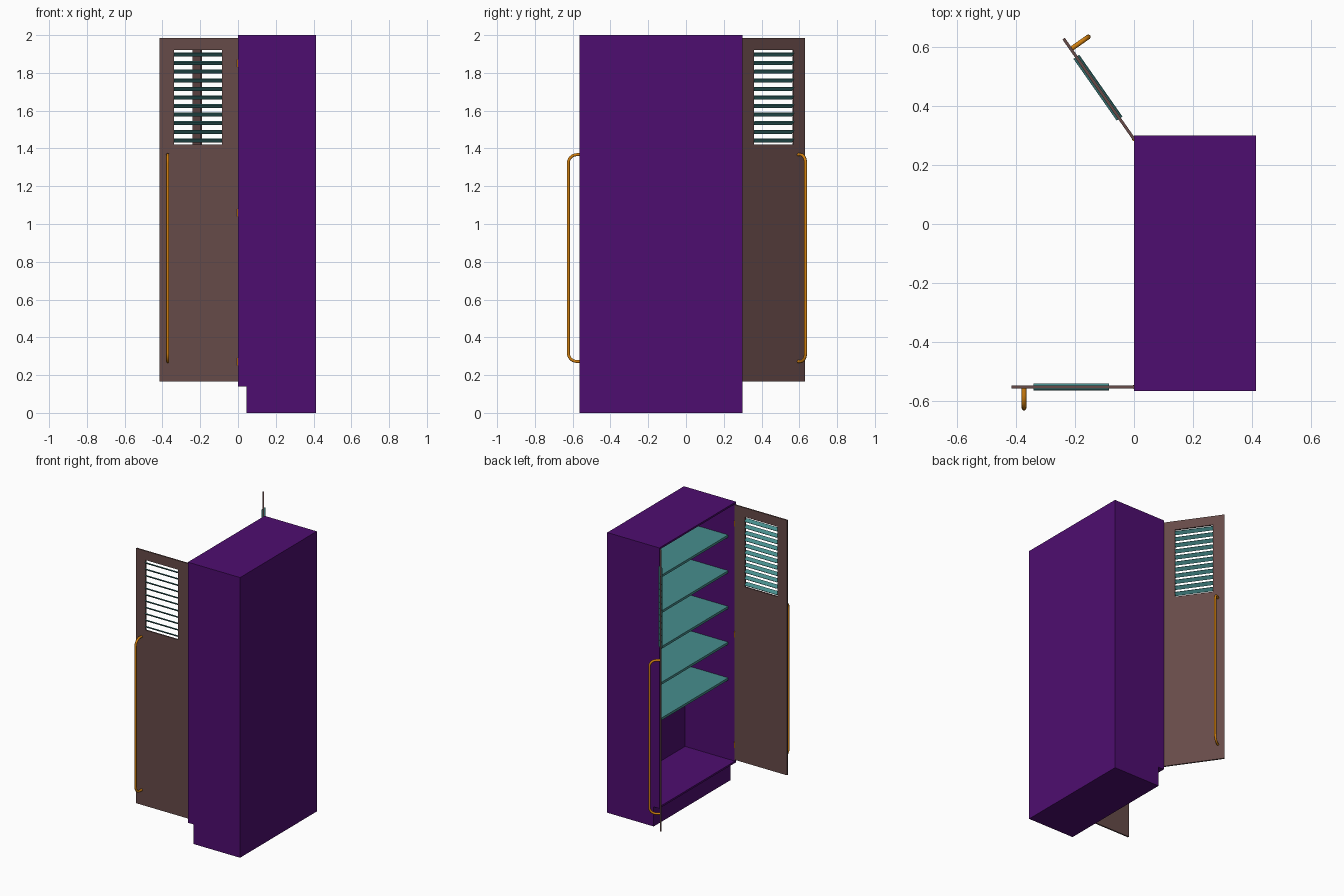
import bpy, bmesh, math
from mathutils import Matrix, Vector

if "Cube" in bpy.data.objects:
    bpy.data.objects.remove(bpy.data.objects["Cube"])


def material(name, rgb):
    m = bpy.data.materials.new(name)
    m.use_nodes = True
    m.diffuse_color = (*rgb, 1)
    m.node_tree.nodes["Principled BSDF"].inputs["Base Color"].default_value = (*rgb, 1)
    return m


PURPLE = material("purple carcass", (0.076, 0.004, 0.162))
BROWN = material("dusty brown", (0.133, 0.069, 0.065))
TEAL = material("teal", (0.063, 0.27, 0.268))
ORANGE = material("orange metal", (0.645, 0.216, 0.005))


def finish(bm, name, mat, matrix=Matrix()):
    bmesh.ops.recalc_face_normals(bm, faces=bm.faces)
    me = bpy.data.meshes.new(name)
    bm.to_mesh(me)
    bm.free()
    me.materials.append(mat)
    ob = bpy.data.objects.new(name, me)
    ob.matrix_world = matrix
    bpy.context.collection.objects.link(ob)
    return ob


def add_box(bm, center, size, tilt=0):
    m = (Matrix.Translation(center) @ Matrix.Rotation(tilt, 4, 'X')
         @ Matrix.Diagonal((*size, 1)))
    bmesh.ops.create_cube(bm, size=1, matrix=m)


X1, Y0, Y1 = 0.412, -0.565, 0.3
WALL = 0.018
KICK_X, KICK_Z = 0.045, 0.14

# Carcass: side profile with toe kick, extruded, then hollowed from the open side
bm = bmesh.new()
profile = [(0, KICK_Z), (KICK_X, KICK_Z), (KICK_X, 0), (X1, 0), (X1, 2), (0, 2)]
base = bm.faces.new([bm.verts.new((x, Y0, z)) for x, z in profile])
ext = bmesh.ops.extrude_face_region(bm, geom=[base], use_keep_orig=True)
bmesh.ops.translate(bm, vec=(0, Y1 - Y0, 0),
                    verts=[v for v in ext["geom"] if isinstance(v, bmesh.types.BMVert)])
bmesh.ops.recalc_face_normals(bm, faces=bm.faces)
opening = min(bm.faces, key=lambda f: f.calc_center_median().x)
bmesh.ops.inset_individual(bm, faces=[opening], thickness=WALL)
bmesh.ops.inset_individual(bm, faces=[opening], thickness=0, depth=WALL - X1)
finish(bm, "cabinet_carcass", PURPLE)

# Shelves
for i in range(5):
    bm = bmesh.new()
    x0, x1 = 0.05, X1 - WALL
    add_box(bm, ((x0 + x1) / 2, (Y0 + Y1) / 2, 1.748 - 0.255 * i),
            (x1 - x0, Y1 - Y0 - 2 * WALL, 0.017))
    finish(bm, f"shelf_{i + 1}", TEAL)

DOOR_W, DOOR_Z0, DOOR_Z1, DOOR_T = 0.415, 0.165, 1.985, 0.01
VENT = (-0.34, -0.085, 1.42, 1.92)


def door_panel(name, matrix):
    # Three by three grid with the vent cell left open
    bm = bmesh.new()
    xs = (-DOOR_W, VENT[0], VENT[1], 0)
    zs = (DOOR_Z0, VENT[2], VENT[3], DOOR_Z1)
    grid = [[bm.verts.new((x, 0, z)) for z in zs] for x in xs]
    for i in range(3):
        for j in range(3):
            if (i, j) != (1, 1):
                bm.faces.new((grid[i][j], grid[i + 1][j], grid[i + 1][j + 1], grid[i][j + 1]))
    ob = finish(bm, name, BROWN, matrix)
    mod = ob.modifiers.new("thickness", 'SOLIDIFY')
    mod.thickness, mod.offset = DOOR_T, 0


def louvres(name, out, matrix):
    # Slats are high on the outer side and low on the inner side
    bm = bmesh.new()
    count = 11
    pitch = (VENT[3] - VENT[2]) / count
    for i in range(count):
        add_box(bm, ((VENT[0] + VENT[1]) / 2, 0, VENT[2] + pitch * (i + 0.5)),
                (VENT[1] - VENT[0], 0.027, 0.005), out * math.radians(40))
    finish(bm, name, TEAL, matrix)


def handle(name, out, matrix):
    # Long bar with rounded corners returning to the door
    x, reach, r, z0, z1 = -0.372, 0.072, 0.045, 0.272, 1.367
    pts = [Vector((x, 0, z0))]
    for zc, start in ((z0 + r, -90), (z1 - r, 0)):
        for k in range(7):
            a = math.radians(start + 15 * k)
            pts.append(Vector((x, out * (reach - r + r * math.cos(a)), zc + r * math.sin(a))))
    pts.append(Vector((x, 0, z1)))
    cu = bpy.data.curves.new(name, 'CURVE')
    cu.dimensions = '3D'
    cu.bevel_depth, cu.bevel_resolution, cu.use_fill_caps = 0.008, 3, True
    sp = cu.splines.new('POLY')
    sp.points.add(len(pts) - 1)
    for p, co in zip(sp.points, pts):
        p.co = (*co, 1)
    cu.materials.append(ORANGE)
    ob = bpy.data.objects.new(name, cu)
    ob.matrix_world = matrix
    bpy.context.collection.objects.link(ob)


def hinges(name, matrix):
    bm = bmesh.new()
    for z in (0.27, 1.06, 1.85):
        bmesh.ops.create_cone(bm, cap_ends=True, segments=12, radius1=0.007, radius2=0.007,
                              depth=0.04, matrix=Matrix.Translation((0, 0, z)))
    finish(bm, name, ORANGE, matrix)


# Doors: the front one square to the side, the back one swung wide
for side, out, hinge_y, swing in (("front", -1, -0.551, 0), ("back", 1, 0.287, -55)):
    m = Matrix.Translation((0, hinge_y, 0)) @ Matrix.Rotation(math.radians(swing), 4, 'Z')
    door_panel(side + "_door", m)
    louvres(side + "_door_louvres", out, m)
    handle(side + "_door_handle", out, m)
    hinges(side + "_door_hinges", m)
